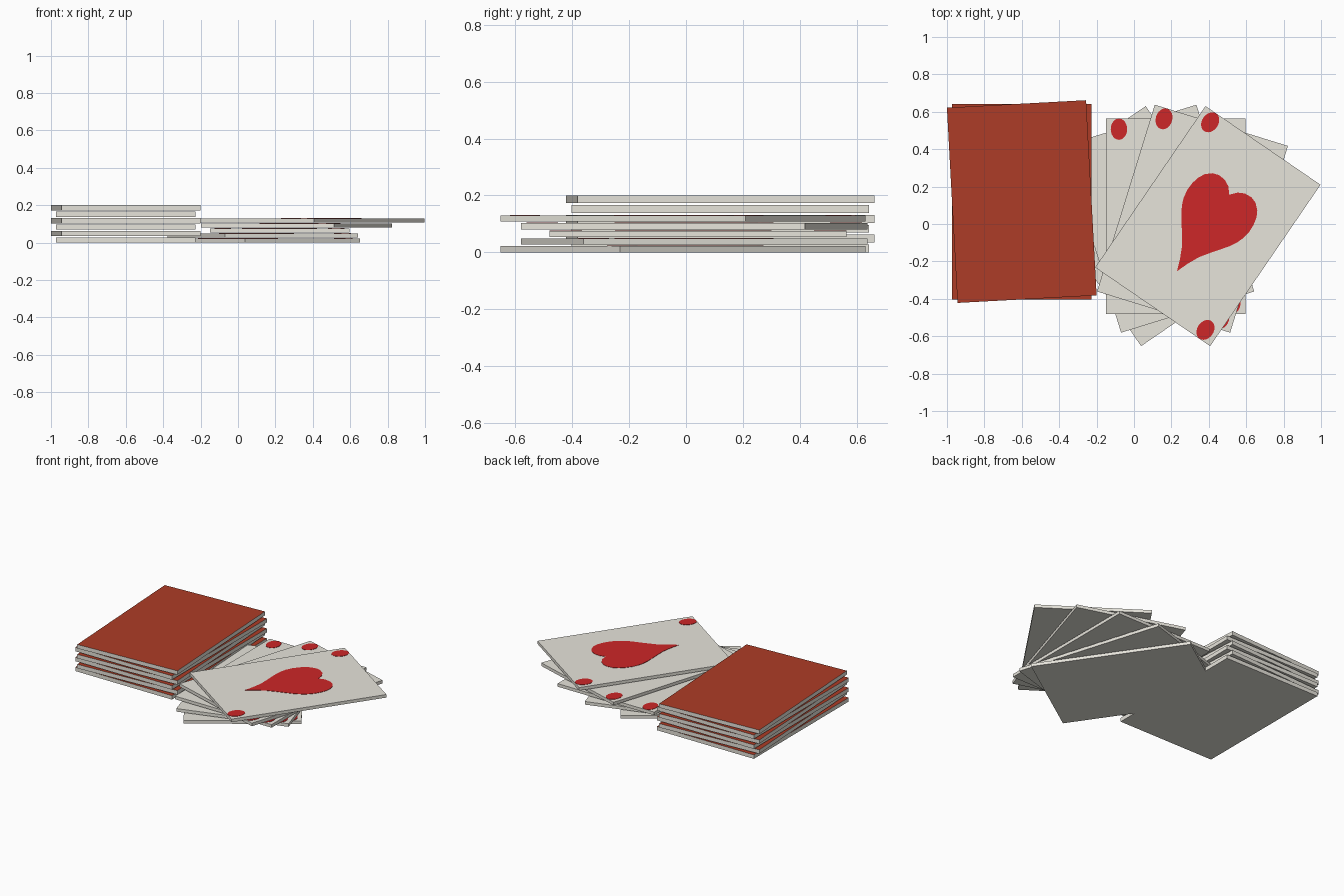
import bpy, bmesh, math
from mathutils import Matrix

if "Cube" in bpy.data.objects:
    bpy.data.objects.remove(bpy.data.objects["Cube"])

W, H = 0.745, 1.045          # card size
PLATE = 0.002                # printed mark thickness


def material(name, rgb):
    m = bpy.data.materials.new(name)
    m.diffuse_color = (*rgb, 1)
    m.use_nodes = True
    m.node_tree.nodes["Principled BSDF"].inputs["Base Color"].default_value = m.diffuse_color
    return m


PAPER = material("paper_white", (0.82, 0.80, 0.73))
BACK = material("card_back_red", (0.42, 0.046, 0.02))
SUIT = material("heart_red", (0.61, 0.02, 0.021))


def slab(name, outline, thickness, matrix, mats):
    """Extrude a flat outline upwards; a second material colours the top face."""
    bm = bmesh.new()
    base = bm.faces.new([bm.verts.new((x, y, 0)) for x, y in outline])
    ext = bmesh.ops.extrude_face_region(bm, geom=[base])
    verts = [g for g in ext["geom"] if isinstance(g, bmesh.types.BMVert)]
    bmesh.ops.translate(bm, verts=verts, vec=(0, 0, thickness))
    bmesh.ops.recalc_face_normals(bm, faces=bm.faces)
    for f in bm.faces:
        f.material_index = len(mats) - 1 if f.normal.z > 0.9 else 0
    me = bpy.data.meshes.new(name)
    bm.to_mesh(me)
    bm.free()
    for m in mats:
        me.materials.append(m)
    ob = bpy.data.objects.new(name, me)
    ob.matrix_world = matrix
    bpy.context.collection.objects.link(ob)
    return ob


def place(x, y, z, angle):
    return Matrix.Translation((x, y, z)) @ Matrix.Rotation(angle, 4, 'Z')


card = [(-W/2, -H/2), (W/2, -H/2), (W/2, H/2), (-W/2, H/2)]

# Heart outline: right half from notch to tip, mirrored for the left half
half = [(0, .203), (.03, .238), (.066, .256), (.105, .259), (.14, .247),
        (.17, .22), (.188, .187), (.198, .145), (.2, .1), (.193, .055),
        (.179, .018), (.157, -.022), (.128, -.062), (.09, -.113),
        (.055, -.163), (.025, -.226), (0, -.292)]
heart = half + [(-x, y) for x, y in half[-2:0:-1]]
heart.reverse()

# Oval corner pip
pip = [(.044 * math.cos(i * math.tau / 24), .057 * math.sin(i * math.tau / 24))
       for i in range(24)]

# Face-down deck: alternate cards slightly turned
for i in range(6):
    slab(f"deck_card_{i+1}", card, 0.0275,
         place(-0.6, 0.12, i * 0.0345, 0.054 * (i % 2)), [PAPER, BACK])

# Face-up fan, turned about a common pivot
THICK, STEP, RADIUS = 0.0215, 0.027, 0.305
for i in range(5):
    a = 0.6 - 0.3 * i
    m = place(0.2225 - RADIUS * math.sin(a),
              0.042 - RADIUS * (1 - math.cos(a)), i * STEP, a)
    slab(f"fan_card_{i+1}", card, THICK, m, [PAPER])
    top = m @ Matrix.Translation((0, 0, THICK))
    slab(f"fan_heart_{i+1}", heart, PLATE, top, [SUIT])
    for side, s in (("top", 1), ("bottom", -1)):
        slab(f"fan_{side}_pip_{i+1}", pip, PLATE,
             top @ Matrix.Translation((-0.303 * s, 0.465 * s, 0)), [SUIT])
